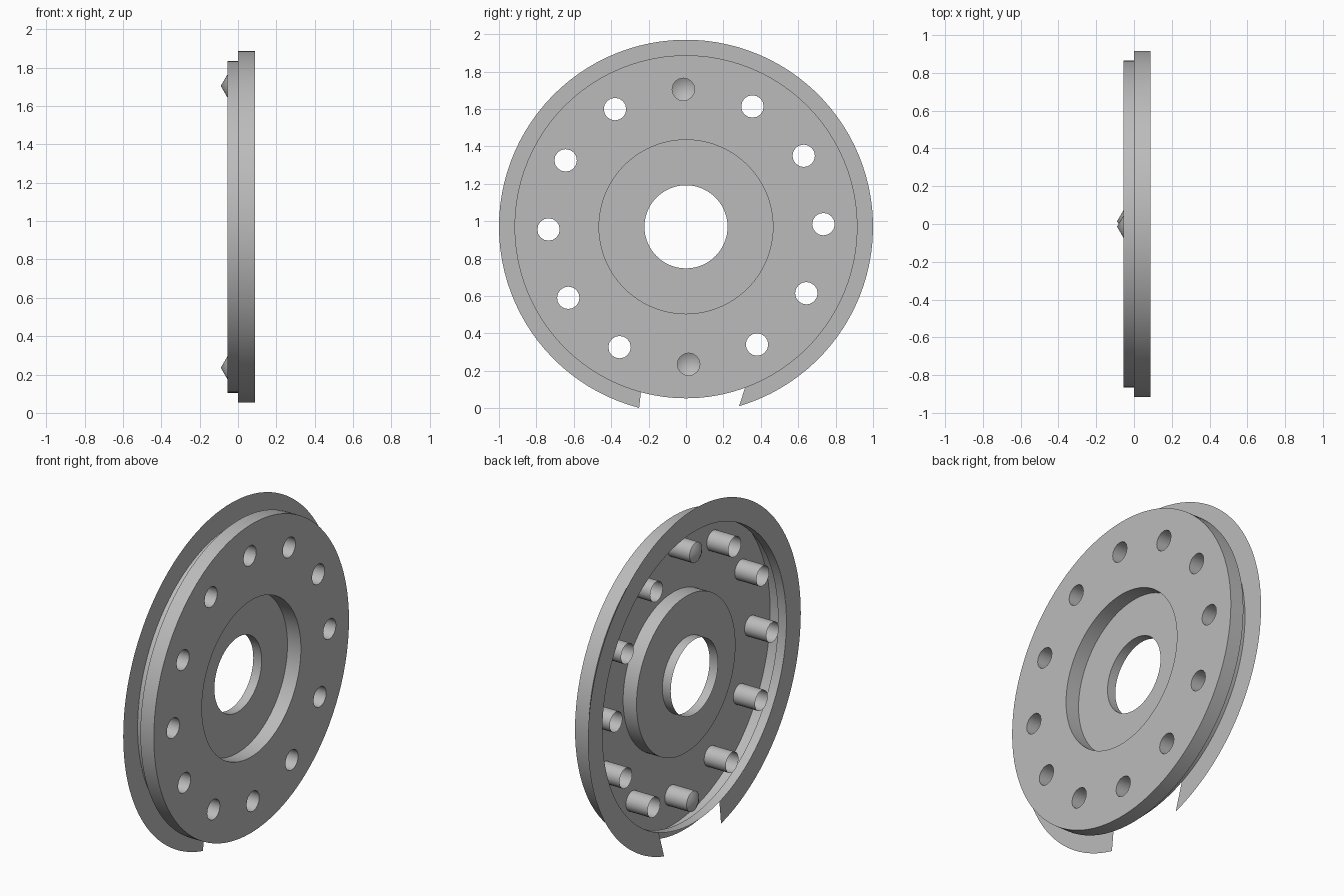
import bpy, bmesh
from math import sin, cos, pi, radians
from mathutils import Vector

cube = bpy.data.objects.get("Cube")
if cube:
    bpy.data.objects.remove(cube, do_unlink=True)

CENTRE = 0.97                        # height of the wheel axis
FRONT, MID, BACK = 0.088, 0.0, -0.055
HUB_R, RIM_R, STEP_R = 0.465, 0.917, 0.865
PIN_R, PIN_CIRCLE, PIN_COUNT = 0.06, 0.735, 12
SEGS, PIN_SEGS = 96, 16

grey = bpy.data.materials.new("plain grey")
grey.use_nodes = True
colour = (0.5, 0.5, 0.5, 1)
grey.diffuse_color = colour
grey.node_tree.nodes["Principled BSDF"].inputs["Base Color"].default_value = colour


def circle(bm, x, r, segs, cy=0, cz=CENTRE):
    return [bm.verts.new((x, cy + r * cos(2 * pi * i / segs), cz + r * sin(2 * pi * i / segs)))
            for i in range(segs)]


def bridge(bm, a, b, closed=True):
    n = len(a)
    for i in range(n if closed else n - 1):
        j = (i + 1) % n
        bm.faces.new((a[i], b[i], b[j], a[j]))


def lathe(bm, profile, segs, cy=0, cz=CENTRE):
    rings = [circle(bm, x, r, segs, cy, cz) for x, r in profile]
    for a, b in zip(rings, rings[1:]):
        bridge(bm, a, b)


def finish(bm, name):
    bmesh.ops.remove_doubles(bm, verts=bm.verts, dist=0.0001)
    mesh = bpy.data.meshes.new(name)
    bm.to_mesh(mesh)
    bm.free()
    mesh.materials.append(grey)
    obj = bpy.data.objects.new(name, mesh)
    bpy.context.collection.objects.link(obj)
    bpy.ops.object.select_all(action='DESELECT')
    obj.select_set(True)
    bpy.context.view_layer.objects.active = obj
    bpy.ops.object.shade_smooth_by_angle(angle=radians(35))


# Pin centres, evenly spaced with a slight turn
pins = []
for k in range(PIN_COUNT):
    a = 2 * pi * k / PIN_COUNT + radians(1.1)
    pins.append((PIN_CIRCLE * cos(a), CENTRE + PIN_CIRCLE * sin(a)))

# Recessed hub with its collar
bm = bmesh.new()
lathe(bm, [(BACK, 0.222), (MID, 0.222), (MID, HUB_R), (FRONT, HUB_R)], SEGS)
finish(bm, "hub")

# Stepped outer rim
bm = bmesh.new()
lathe(bm, [(FRONT, RIM_R), (MID, RIM_R), (MID, STEP_R), (BACK, STEP_R)], SEGS)
finish(bm, "rim")

# Front plate pierced by the pin holes
bm = bmesh.new()
loops = [circle(bm, FRONT, HUB_R, SEGS), circle(bm, FRONT, RIM_R, SEGS)]
loops += [circle(bm, FRONT, PIN_R, PIN_SEGS, y, z) for y, z in pins]
edges = [bm.edges.new((l[i], l[(i + 1) % len(l)])) for l in loops for i in range(len(l))]
bmesh.ops.triangle_fill(bm, use_beauty=True, use_dissolve=False, edges=edges, normal=Vector((1, 0, 0)))
bm.normal_update()
for f in bm.faces:
    if f.normal.x < 0:
        f.normal_flip()
finish(bm, "front_plate")

# Thin back flange, open at the bottom with slanted ends
bm = bmesh.new()


def arc(r, start, end):
    angles = [radians(start + (end - start) * i / SEGS) for i in range(SEGS + 1)]
    return [bm.verts.new((BACK, r * cos(a), CENTRE + r * sin(a))) for a in angles]


bridge(bm, arc(STEP_R, -67.2, 254.2), arc(1.0, -73.5, 255.5), closed=False)
finish(bm, "flange")

# Hollow pins; the top and bottom ones end in a cone
for k, (y, z) in enumerate(pins):
    bm = bmesh.new()
    profile = [(BACK, PIN_R), (FRONT, PIN_R)]
    if k in (PIN_COUNT // 4, 3 * PIN_COUNT // 4):
        profile.insert(0, (-0.09, 0))
    lathe(bm, profile, PIN_SEGS, y, z)
    bmesh.ops.dissolve_degenerate(bm, dist=0.0001, edges=bm.edges)
    finish(bm, f"pin_{k + 1}")
